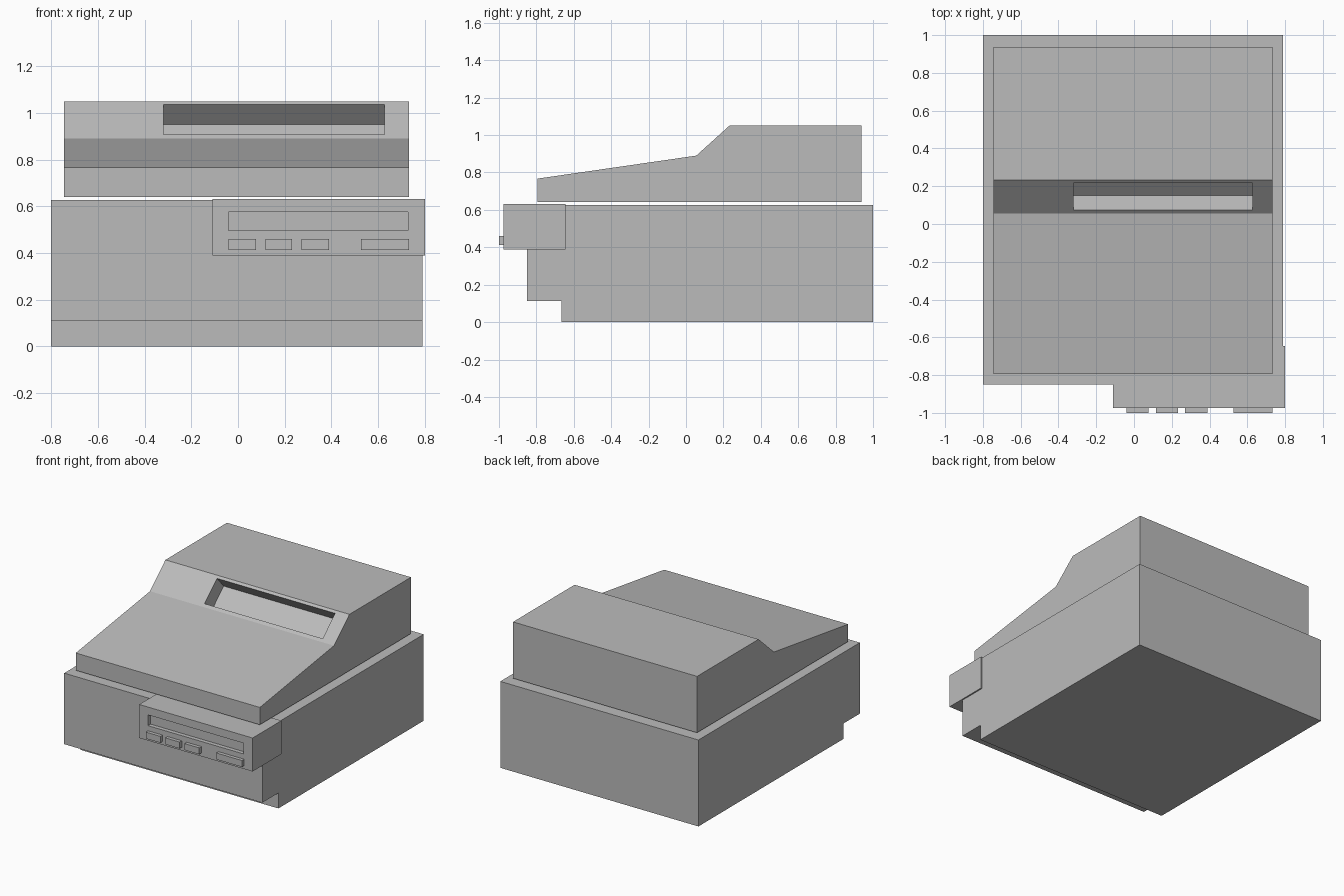
import bpy
import bmesh
from mathutils import Vector

cube = bpy.data.objects.get("Cube")
if cube:
    bpy.data.objects.remove(cube, do_unlink=True)

# One casing colour throughout
GREY = (0.5, 0.5, 0.5, 1.0)
casing = bpy.data.materials.new("casing_grey")
casing.use_nodes = True
casing.diffuse_color = GREY
casing.node_tree.nodes["Principled BSDF"].inputs["Base Color"].default_value = GREY


def extrude_profile(name, profile, x0, x1):
    """Extrude a (y, z) side profile from x0 to x1."""
    bm = bmesh.new()
    face = bm.faces.new([bm.verts.new((x0, y, z)) for y, z in profile])
    result = bmesh.ops.extrude_face_region(bm, geom=[face])
    moved = [v for v in result["geom"] if isinstance(v, bmesh.types.BMVert)]
    bmesh.ops.translate(bm, verts=moved, vec=(x1 - x0, 0, 0))
    bmesh.ops.recalc_face_normals(bm, faces=bm.faces)
    mesh = bpy.data.meshes.new(name)
    bm.to_mesh(mesh)
    bm.free()
    mesh.materials.append(casing)
    obj = bpy.data.objects.new(name, mesh)
    bpy.context.collection.objects.link(obj)
    return obj


def box(name, x, y, z):
    profile = [(y[0], z[0]), (y[1], z[0]), (y[1], z[1]), (y[0], z[1])]
    return extrude_profile(name, profile, *x)


def cut(target, cutter):
    """Carve the cutter out of the target and discard the cutter."""
    cutter.hide_render = True
    mod = target.modifiers.new("recess", "BOOLEAN")
    mod.operation = "DIFFERENCE"
    mod.solver = "EXACT"
    mod.object = cutter
    bpy.context.view_layer.objects.active = target
    bpy.ops.object.modifier_apply(modifier=mod.name)
    bpy.data.objects.remove(cutter, do_unlink=True)


# Lower body with a set-back foot at the front
extrude_profile("lower_body", [
    (-0.665, 0), (1, 0), (1, 0.627), (-0.85, 0.627), (-0.85, 0.112), (-0.665, 0.112),
], -0.80, 0.79)

# Upper housing with a gentle front slope and a steeper fascia
base, top = Vector((0.055, 0.89)), Vector((0.232, 1.05))
upper = extrude_profile("upper_housing", [
    (-0.795, 0.641), (0.937, 0.641), (0.937, 1.05), top, base, (-0.795, 0.767),
], -0.745, 0.732)

# Display recess sunk square into the fascia
along = (top - base).normalized()
inward = Vector((along.y, -along.x))
low, high = base + along * 0.025, base + along * 0.217
cut(upper, extrude_profile("display_cutter", [
    low - inward * 0.05, high - inward * 0.05, high + inward * 0.115, low + inward * 0.115,
], -0.32, 0.628))

# Control panel on the front left corner, with a shallow slot
panel = box("control_panel", (-0.11, 0.80), (-0.975, -0.645), (0.389, 0.632))
cut(panel, box("slot_cutter", (-0.04, 0.727), (-1.05, -0.945), (0.497, 0.575)))

# Push buttons
for i, span in enumerate([(-0.04, 0.077), (0.117, 0.232), (0.271, 0.389), (0.526, 0.732)]):
    box(f"button_{i + 1}", span, (-1.0, -0.97), (0.413, 0.46))
